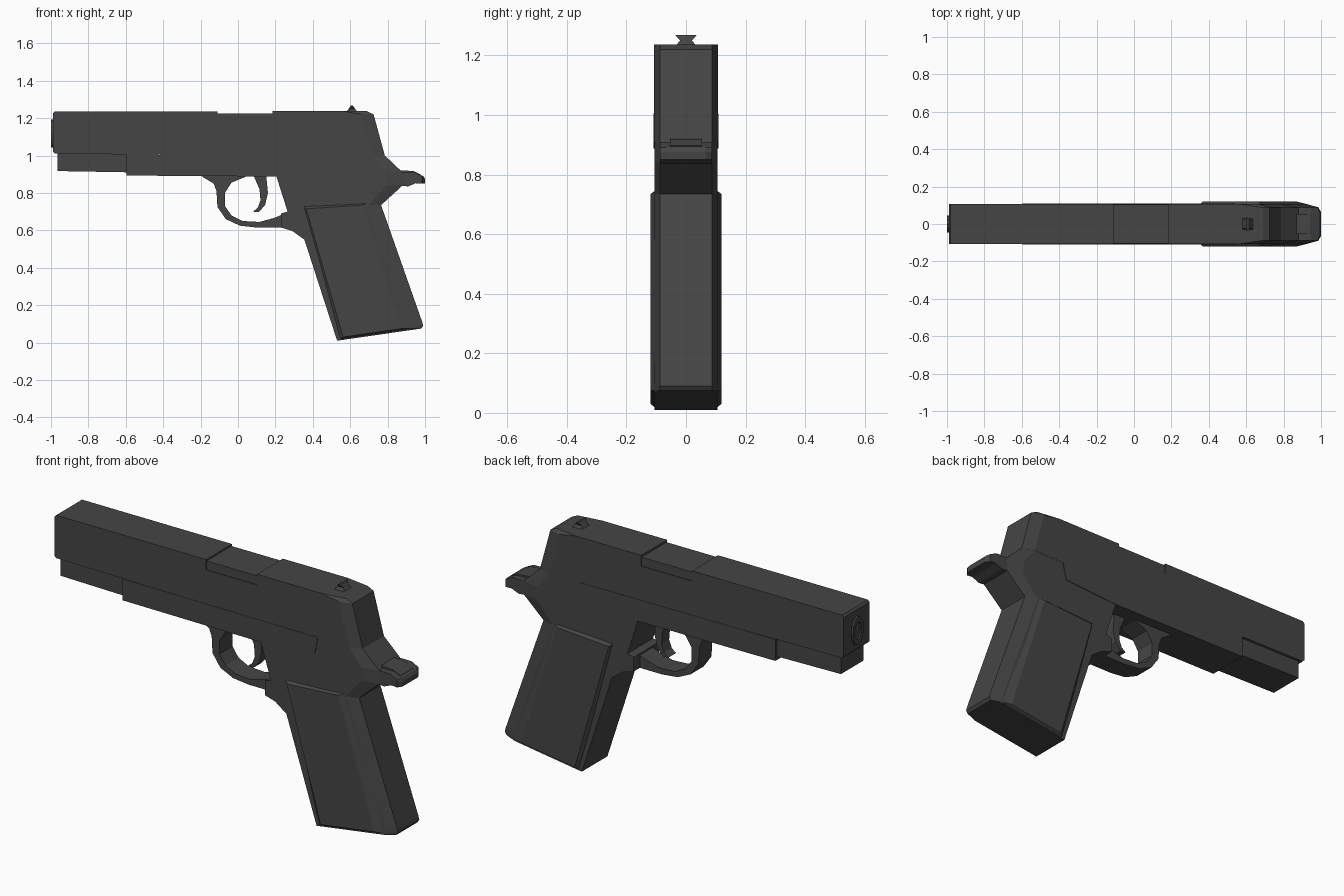
import bpy, bmesh, math

dark = bpy.data.materials.new("dark_metal")
dark.diffuse_color = (0.06, 0.06, 0.06, 1)


def finish(name, bm):
    bmesh.ops.recalc_face_normals(bm, faces=bm.faces)
    mesh = bpy.data.meshes.new(name)
    bm.to_mesh(mesh)
    bm.free()
    mesh.materials.append(dark)
    obj = bpy.data.objects.new(name, mesh)
    bpy.context.collection.objects.link(obj)
    return obj


def layered(name, layers):
    """Join (y, [(x, z), ...]) outlines into one closed solid."""
    bm = bmesh.new()
    rings = [[bm.verts.new((x, y, z)) for x, z in pts] for y, pts in layers]
    n = len(rings[0])
    for a, b in zip(rings, rings[1:]):
        for i in range(n):
            j = (i + 1) % n
            bm.faces.new((a[i], a[j], b[j], b[i]))
    bm.faces.new(rings[0])
    bm.faces.new(rings[-1])
    return finish(name, bm)


def prism(name, pts, half):
    return layered(name, [(-half, pts), (half, pts)])


def chamfered(name, core, core_half, side, side_half):
    return layered(name, [(-side_half, side), (-core_half, core),
                          (core_half, core), (side_half, side)])


# Slide, with port notch and chamfered rear
slide_front = [(-0.98, 1.01), (-0.99, 1.02), (-0.99, 1.225), (-0.98, 1.235),
               (-0.11, 1.235), (-0.11, 1.18), (0.185, 1.18), (0.185, 1.237)]
slide_core = slide_front + [(0.69, 1.237), (0.725, 1.22), (0.785, 1.0), (0.0, 1.0)]
slide_side = slide_front + [(0.56, 1.237), (0.66, 1.22), (0.72, 1.0), (0.0, 1.0)]
chamfered("slide", slide_core, 0.088, slide_side, 0.107)
prism("chamber_cover", [(-0.12, 1.17), (-0.12, 1.226), (0.19, 1.226), (0.19, 1.17)], 0.103)

# Muzzle ring with recessed bore
bm = bmesh.new()
rings = []
for x, s in ((-0.97, 1), (-1.0, 1), (-1.0, 0.62), (-0.992, 0.62)):
    rings.append([bm.verts.new((x, 0.045 * s * math.cos(a), 1.118 + 0.075 * s * math.sin(a)))
                  for a in [math.tau * i / 12 for i in range(12)]])
for a, b in zip(rings, rings[1:]):
    for i in range(12):
        j = (i + 1) % 12
        bm.faces.new((a[i], a[j], b[j], b[i]))
bm.faces.new(rings[0])
bm.faces.new(rings[-1])
finish("muzzle_ring", bm)

# Lower frame: front cover and raised rail
prism("front_cover", [(-0.965, 0.917), (-0.965, 1.03), (-0.57, 1.03), (-0.57, 0.91)], 0.094)
prism("frame_rail", [(-0.595, 0.893), (-0.595, 1.005), (0.54, 1.0), (0.52, 0.91),
                     (0.2, 0.888)], 0.109)

# Grip frame from slide to grip base
grip_front = [(0.19, 1.0), (0.205, 0.89), (0.265, 0.70), (0.23, 0.69), (0.23, 0.615),
              (0.29, 0.597), (0.355, 0.55), (0.53, 0.01)]
grip_core = grip_front + [(0.98, 0.075), (0.99, 0.09), (0.985, 0.11), (0.765, 0.735),
                          (0.88, 0.84), (0.88, 0.91), (0.785, 1.0)]
grip_side = grip_front + [(0.92, 0.067), (0.925, 0.08), (0.92, 0.11), (0.70, 0.735),
                          (0.79, 0.84), (0.79, 0.91), (0.72, 1.0)]
chamfered("grip_frame", grip_core, 0.088, grip_side, 0.106)

# Grip panels on both sides
panel_base = [(0.345, 0.735), (0.70, 0.75), (0.955, 0.074), (0.54, 0.013)]
panel_face = [(0.365, 0.715), (0.665, 0.735), (0.875, 0.075), (0.562, 0.03)]
chamfered("grip_panels", panel_base, 0.098, panel_face, 0.119)

# Rear tang with a raised centre
tang = [(0.86, 0.84), (0.86, 0.91), (0.945, 0.91), (0.99, 0.89), (1.0, 0.875),
        (1.0, 0.85), (0.95, 0.852), (0.91, 0.835)]
tang_side = [(min(x, 0.985), z) for x, z in tang]
chamfered("tang", tang, 0.065, tang_side, 0.088)
prism("tang_centre", [(0.85, 0.88), (0.86, 0.922), (0.94, 0.917), (0.98, 0.897), (0.97, 0.87)], 0.054)

# Trigger guard
guard = [(-0.2, 0.9), (-0.19, 0.886), (-0.13, 0.85), (-0.115, 0.81), (-0.11, 0.725),
         (-0.065, 0.66), (0.01, 0.625), (0.1, 0.615), (0.24, 0.615), (0.275, 0.70),
         (0.195, 0.667), (0.115, 0.645), (0.025, 0.65), (-0.035, 0.68), (-0.07, 0.73),
         (-0.07, 0.8), (-0.035, 0.855), (0.04, 0.886), (0.04, 0.9)]
prism("trigger_guard", guard, 0.054)

# Trigger
prism("trigger", [(0.08, 0.90), (0.115, 0.82), (0.12, 0.76), (0.105, 0.72), (0.08, 0.70),
                  (0.11, 0.697), (0.145, 0.735), (0.16, 0.80), (0.15, 0.90)], 0.032)

# Rear sight, waisted across its height
bm = bmesh.new()
rings = []
for z, x0, x1, h in ((1.23, 0.575, 0.642, 0.036), (1.25, 0.592, 0.626, 0.02),
                     (1.268, 0.604, 0.614, 0.036)):
    rings.append([bm.verts.new((x, y, z)) for x, y in ((x0, -h), (x1, -h), (x1, h), (x0, h))])
for a, b in zip(rings, rings[1:]):
    for i in range(4):
        j = (i + 1) % 4
        bm.faces.new((a[i], a[j], b[j], b[i]))
bm.faces.new(rings[0])
bm.faces.new(rings[-1])
finish("rear_sight", bm)
